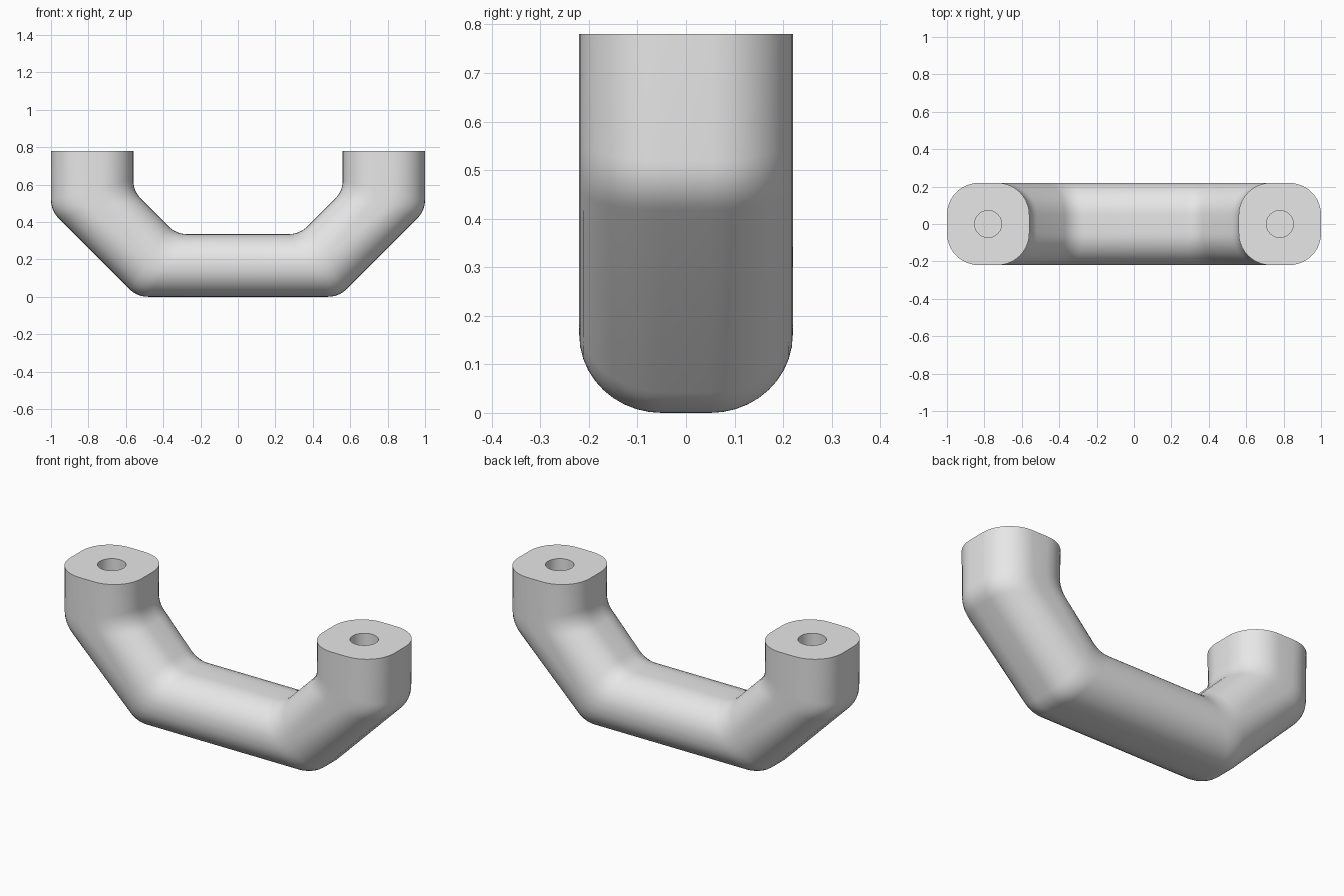
import bpy, bmesh, math
from mathutils import Vector

cube = bpy.data.objects.get("Cube")
if cube:
    bpy.data.objects.remove(cube, do_unlink=True)

HALF_DEPTH, TOP, CORNER = 0.22, 0.78, 0.17

grey = bpy.data.materials.new("light grey")
grey.use_nodes = True
colour = (0.8, 0.8, 0.8, 1)
grey.diffuse_color = colour
grey.node_tree.nodes["Principled BSDF"].inputs["Base Color"].default_value = colour


def fillet(before, corner, after, reach, steps=8):
    """Points of a rounded bend that starts and ends at a reach from the corner."""
    a, c, b = Vector(before), Vector(corner), Vector(after)
    start = c + (a - c).normalized() * reach
    end = c + (b - c).normalized() * reach
    return [start.lerp(c, i / steps).lerp(c.lerp(end, i / steps), i / steps)
            for i in range(steps + 1)]


def section(outer, inner, share, steps=10):
    """Rounded rectangle between an outer and an inner point of the path."""
    points = []
    for k, (su, sy) in enumerate(((1, 1), (-1, 1), (-1, -1), (1, -1))):
        for i in range(steps + 1):
            angle = math.pi / 2 * (k + i / steps)
            u = 0.5 + su * (0.5 - share) + share * math.cos(angle)
            y = sy * (HALF_DEPTH - CORNER) + CORNER * math.sin(angle)
            p = outer.lerp(inner, u)
            points.append((p.x, y, p.y))
    return points


# Stations from the left foot down to the middle: outer point, inner point, corner share
outer = [(1, TOP), (1, 0.46), (0.54, 0), (0, 0)]
inner = [(0.56, TOP), (0.56, 0.565), (0.33, 0.335), (0, 0.335)]
stations = [(Vector(outer[0]), Vector(inner[0]), 0.39)]
for i, share in ((1, 0.41), (2, 0.48)):
    for o, n in zip(fillet(*outer[i - 1:i + 2], 0.06), fillet(*inner[i - 1:i + 2], 0.06)):
        stations.append((o, n, share))
flip = lambda v: Vector((-v.x, v.y))
stations += [(flip(o), flip(n), s) for o, n, s in reversed(stations)]

# Handle body, skinned through the sections
bm = bmesh.new()
rings = [[bm.verts.new(p) for p in section(*s)] for s in stations]
for a, b in zip(rings, rings[1:]):
    for i in range(len(a)):
        j = (i + 1) % len(a)
        bm.faces.new((a[i], a[j], b[j], b[i]))
bm.faces.new(rings[0])
bm.faces.new(rings[-1])
bmesh.ops.recalc_face_normals(bm, faces=bm.faces)
mesh = bpy.data.meshes.new("handle")
bm.to_mesh(mesh)
bm.free()
mesh.materials.append(grey)
handle = bpy.data.objects.new("handle", mesh)
bpy.context.collection.objects.link(handle)

# Blind screw holes in both feet
for side in (-1, 1):
    bpy.ops.mesh.primitive_cylinder_add(vertices=48, radius=0.072, depth=0.6,
                                        location=(side * 0.78, 0, TOP))
    cutter = bpy.context.object
    cutter.name = "screw_hole_cutter"
    cutter.data.materials.append(grey)
    bpy.context.view_layer.objects.active = handle
    cut = handle.modifiers.new("screw_hole", 'BOOLEAN')
    cut.operation = 'DIFFERENCE'
    cut.solver = 'EXACT'
    cut.object = cutter
    bpy.ops.object.modifier_apply(modifier=cut.name)
    bpy.data.objects.remove(cutter, do_unlink=True)

# Smooth sides with crisp foot rims
bpy.ops.object.select_all(action='DESELECT')
handle.select_set(True)
bpy.context.view_layer.objects.active = handle
bpy.ops.object.shade_smooth_by_angle(angle=math.radians(35))
